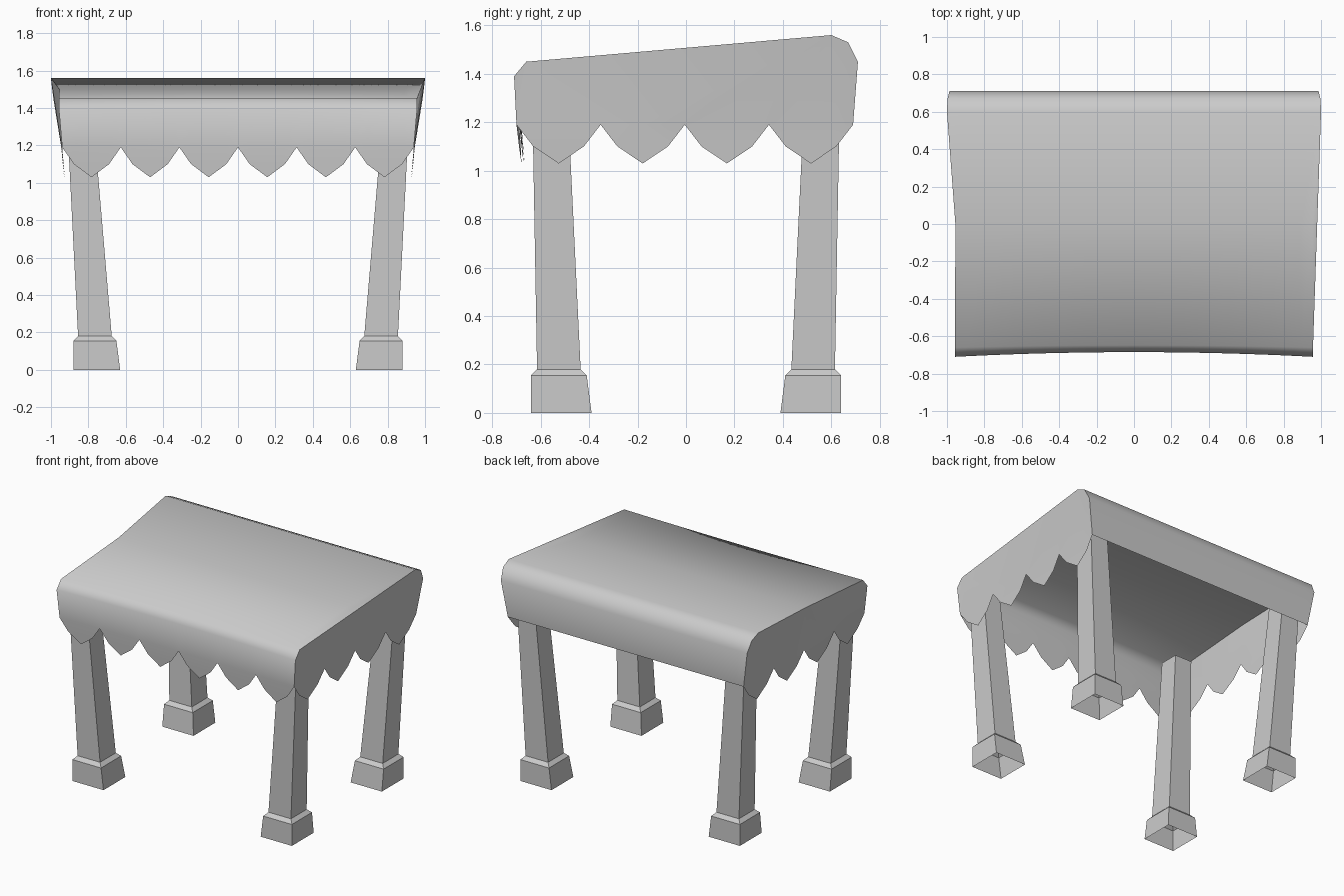
import bpy
import bmesh

if "Cube" in bpy.data.objects:
    bpy.data.objects.remove(bpy.data.objects["Cube"], do_unlink=True)

grey = bpy.data.materials.new("plain_grey")
grey.use_nodes = True
colour = (0.6, 0.6, 0.6, 1)
grey.diffuse_color = colour
grey.node_tree.nodes["Principled BSDF"].inputs["Base Color"].default_value = colour


def finish(bm, name, angle):
    """Weld, orient and shade a mesh, then link it."""
    bmesh.ops.remove_doubles(bm, verts=bm.verts, dist=0.0005)
    bmesh.ops.recalc_face_normals(bm, faces=bm.faces)
    mesh = bpy.data.meshes.new(name)
    bm.to_mesh(mesh)
    bm.free()
    mesh.materials.append(grey)
    obj = bpy.data.objects.new(name, mesh)
    bpy.context.collection.objects.link(obj)
    bpy.ops.object.select_all(action="DESELECT")
    obj.select_set(True)
    bpy.context.view_layer.objects.active = obj
    bpy.ops.object.shade_smooth_by_angle(angle=angle)
    return obj


# Cloth section from front hem to back hem: y, z, half width, inward bow
SECTION = [
    (-0.70, 1.19, 0.94, 0.02),
    (-0.71, 1.39, 0.957, 0.025),
    (-0.66, 1.45, 0.957, 0.012),
    (0.0, 1.50, 0.955, 0),
    (0.60, 1.56, 1.0, 0),
    (0.67, 1.53, 0.997, 0),
    (0.71, 1.45, 0.987, 0),
    (0.69, 1.19, 0.945, 0),
]
HEM, SHOULDER, TIP = 1.19, 1.10, 1.03
STEPS = [0, 0.2, 0.5, 0.8]


def fractions(count):
    """Column positions along a hem with this many scallops."""
    return [(i + s) / count for i in range(count) for s in STEPS] + [1]


def add_scallops(bm, hem, inward):
    """Hang one pointed flap under every four columns of a hem."""
    for i in range(0, len(hem) - 1, 4):
        top = hem[i:i + 5]
        low = []
        for v, z in zip(top[1:4], (SHOULDER, TIP, SHOULDER)):
            depth = (HEM - z) * 0.09
            low.append(bm.verts.new((v.co.x + inward[0] * depth,
                                     v.co.y + inward[1] * depth, z)))
        bm.faces.new(top + low[::-1])


# Canopy: roof with front and back drops
bm = bmesh.new()
rows = []
for y, z, half, bow in SECTION:
    row = []
    for f in fractions(6):
        u = 2 * f - 1
        row.append(bm.verts.new((u * half, y + bow * (1 - u * u), z)))
    rows.append(row)
for a, b in zip(rows, rows[1:]):
    for i in range(len(a) - 1):
        bm.faces.new((a[i], a[i + 1], b[i + 1], b[i]))
add_scallops(bm, rows[0], (0, 1))

# Canopy: side drops
for side, end in ((-1, 0), (1, -1)):
    edge = [row[end] for row in rows]
    first, last = edge[0].co, edge[-1].co
    hem = [edge[0]]
    hem += [bm.verts.new(first.lerp(last, f)) for f in fractions(4)[1:-1]]
    hem.append(edge[-1])
    panel = bm.faces.new(edge + hem[-2:0:-1])
    add_scallops(bm, hem, (-side, 0))
    bmesh.ops.triangulate(bm, faces=[panel])
finish(bm, "canopy", 1.05)

# Leg rings from floor to roof: z, outer x, inner x, outer y, inner y
LEG = [
    (0.0, 0.88, 0.63, 0.64, 0.39),
    (0.155, 0.88, 0.65, 0.64, 0.41),
    (0.18, 0.855, 0.675, 0.615, 0.435),
    (1.42, 0.918, 0.78, 0.637, 0.495),
]
for sy, depth_name in ((-1, "front"), (1, "back")):
    for sx, side_name in ((1, "left"), (-1, "right")):
        bm = bmesh.new()
        rings = []
        for z, xo, xi, yo, yi in LEG:
            corners = ((xo, yo), (xi, yo), (xi, yi), (xo, yi))
            rings.append([bm.verts.new((sx * x, sy * y, z)) for x, y in corners])
        for a, b in zip(rings, rings[1:]):
            for i in range(4):
                j = (i + 1) % 4
                bm.faces.new((a[i], a[j], b[j], b[i]))
        finish(bm, f"{depth_name}_{side_name}_leg", 0.3)
